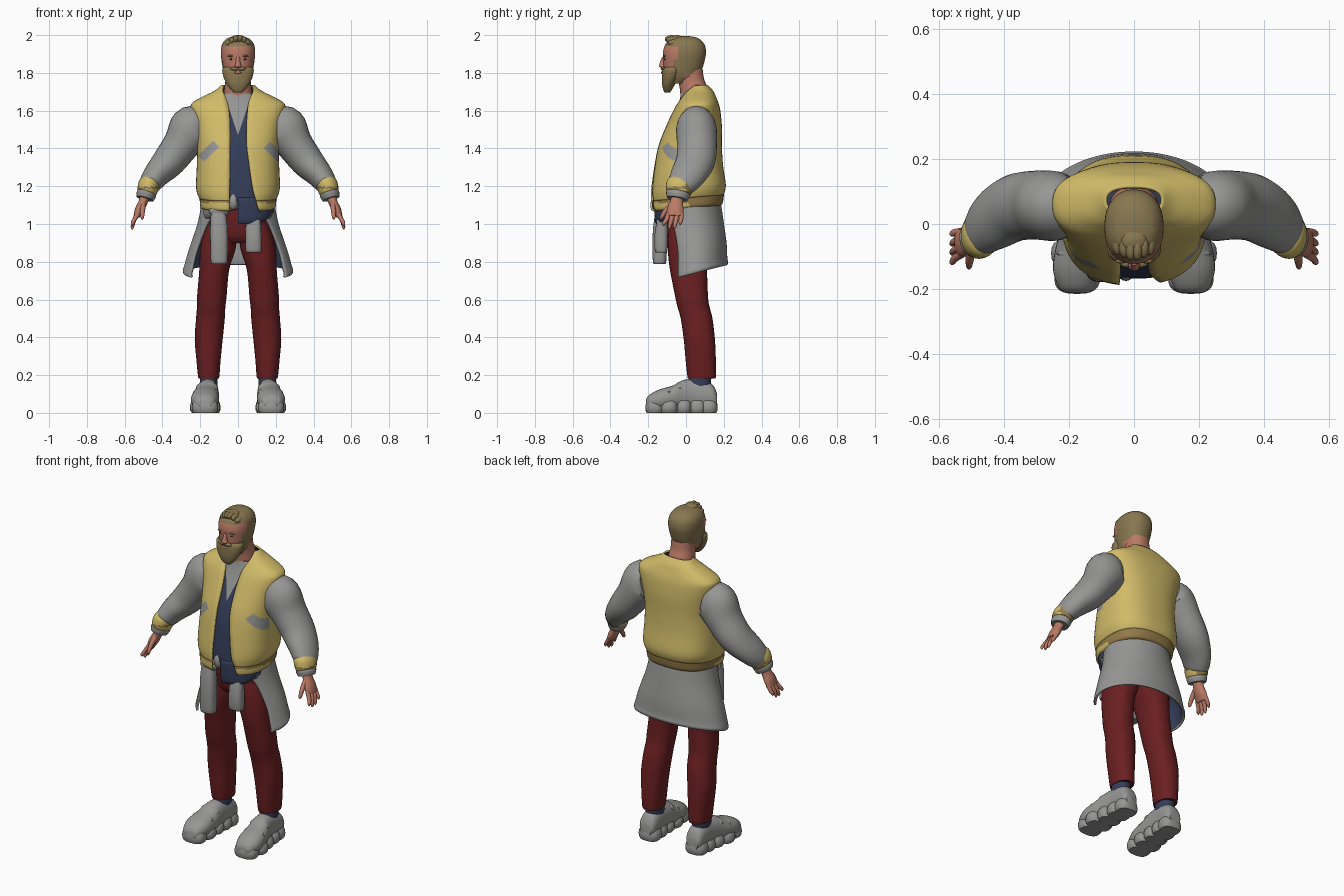
import bpy, bmesh, math
from mathutils import Vector, Matrix


def mat(name, r, g, b):
    m = bpy.data.materials.new(name)
    lin = [((c / 255 + 0.055) / 1.055) ** 2.4 for c in (r, g, b)]
    m.diffuse_color = (*lin, 1)
    return m


YELLOW = mat("mustard", 208, 186, 104)
GREY = mat("grey", 150, 150, 149)
NAVY = mat("navy", 52, 61, 88)
RED = mat("dark_red", 107, 31, 33)
SKIN = mat("skin", 186, 122, 102)
HAIR = mat("hair", 136, 119, 80)
BROWN = mat("ribbing_brown", 146, 121, 72)
DARK = mat("eye_dark", 62, 46, 40)


def spline(rows, k=4):
    """Catmull-Rom through tuples of numbers."""
    out = []
    for i in range(len(rows) - 1):
        p = [rows[max(0, min(len(rows) - 1, i + d))] for d in (-1, 0, 1, 2)]
        for s in range(k):
            t = s / k
            out.append(tuple(0.5 * (2 * b + (c - a) * t + (2 * a - 5 * b + 4 * c - d) * t * t
                                    + (3 * b - a - 3 * c + d) * t ** 3) for a, b, c, d in zip(*p)))
    return out + [tuple(rows[-1])]


def pw(v, p):
    return math.copysign(abs(v) ** p, v)


def oval(row, n=32, p=0.9, a0=0.0, a1=None):
    """Level ring from (z, cx, rx, y_front, y_back); angle 0 is the front, growing to +x."""
    z, cx, rx, yf, yb = row[:5]
    full = a1 is None
    a1 = 2 * math.pi if full else a1
    angs = [a0 + (a1 - a0) * i / (n if full else n - 1) for i in range(n)]
    return [Vector((cx + rx * pw(math.sin(a), p), (yf + yb) / 2 - (yb - yf) / 2 * pw(math.cos(a), p), z))
            for a in angs]


def finish(name, bm, mats, rule=None, mirror=False, thick=0, angle=40):
    me = bpy.data.meshes.new(name)
    if not thick:
        bmesh.ops.recalc_face_normals(bm, faces=bm.faces)
    if rule:
        for f in bm.faces:
            f.material_index = rule(f.calc_center_median())
    bm.to_mesh(me)
    bm.free()
    for m in mats:
        me.materials.append(m)
    me.shade_smooth()
    me.set_sharp_from_angle(angle=math.radians(angle))
    ob = bpy.data.objects.new(name, me)
    bpy.context.collection.objects.link(ob)
    if thick:
        s = ob.modifiers.new("thickness", 'SOLIDIFY')
        s.thickness, s.offset, s.material_offset = thick, -1, 1
    if mirror:
        ob.modifiers.new("mirror", 'MIRROR')
    return ob


def skin_rings(rings, closed=True, bm=None):
    bm = bm or bmesh.new()
    vs = [[bm.verts.new(p) for p in r] for r in rings]
    n = len(rings[0])
    for a, b in zip(vs, vs[1:]):
        for j in range(n if closed else n - 1):
            k = (j + 1) % n
            bm.faces.new((a[j], a[k], b[k], b[j]))
    if closed:
        bm.faces.new(vs[0][::-1])
        bm.faces.new(vs[-1])
    return bm


def loft(name, rows, mats, n=32, p=0.9, **kw):
    return finish(name, skin_rings([oval(r, n, p) for r in spline(rows)]), mats, **kw)


def tube(path, n=20, k=4, bm=None):
    """Tube through (x, y, z, radius across, radius along y)."""
    pts = spline(path, k)
    rings = []
    for i, q in enumerate(pts):
        d = (Vector(pts[min(i + 1, len(pts) - 1)][:3]) - Vector(pts[max(i - 1, 0)][:3])).normalized()
        u = Vector((0, 1, 0))
        u = (u - d * u.dot(d)).normalized()
        v = d.cross(u)
        rings.append([Vector(q[:3]) + v * q[3] * math.cos(a) + u * q[4] * math.sin(a)
                      for a in (2 * math.pi * j / n for j in range(n))])
    return skin_rings(rings, bm=bm)


def blobs(name, items, m, **kw):
    bm = bmesh.new()
    for c, s in items:
        bmesh.ops.create_uvsphere(bm, u_segments=16, v_segments=10, radius=1,
                                  matrix=Matrix.Translation(c) @ Matrix.Diagonal((*s, 1)))
    return finish(name, bm, [m], **kw)


def paint_cut(bm, planes, pred, index):
    """Cut the faces chosen by pred along planes and colour the part inside all of them."""
    for co, no in planes:
        fs = [f for f in bm.faces if pred(f.calc_center_median())]
        geom = list({e for f in fs for e in (*f.verts, *f.edges)}) + fs
        bmesh.ops.bisect_plane(bm, geom=geom, plane_co=co, plane_no=no)
    for f in bm.faces:
        c = f.calc_center_median()
        if pred(c) and all((c - Vector(co)).dot(Vector(no)) > 0 for co, no in planes):
            f.material_index = index


def open_rings(rows, p=0.8):
    """Rings with a front gap: z, cx, rx, y_front, y_back, opening left, opening right."""
    out = []
    for r in spline(rows):
        aL, aR = (math.asin(min(0.99, o / r[2]) ** (1 / p)) for o in r[5:7])
        out.append(oval(r, 56, p, aR, 2 * math.pi - aL))
    for v in (v for r in out for v in r):   # hem rises towards the back
        v.z += .035 * (v.y + .19) / .39 * max(0, min(1, (1.32 - v.z) / .2))
    return out


# jacket body
bm = skin_rings(open_rings([
    (1.12, 0, .206, -.185, .2, .045, .098), (1.18, 0, .222, -.186, .211, .045, .08),
    (1.31, 0, .218, -.168, .196, .043, .06), (1.42, 0, .216, -.145, .19, .042, .046),
    (1.52, 0, .228, -.105, .19, .042, .045), (1.60, 0, .248, -.068, .182, .047, .05),
    (1.64, 0, .244, -.045, .172, .055, .055), (1.675, 0, .185, -.022, .158, .068, .068),
    (1.705, 0, .125, -.004, .144, .08, .08), (1.735, 0, .088, .03, .116, .078, .078)]), False)
# slanted pocket welts
for sx, cx, cz in ((-1, -.156, 1.385), (1, .192, 1.38)):
    along, across = Vector((sx * .7, 0, -.7)), Vector((sx * .7, 0, .7))
    planes = [(Vector((cx, 0, cz)) - d * h, d) for v, h in ((along, .056), (across, .023)) for d in (v, -v)]
    paint_cut(bm, planes, lambda c: c.x * sx > .05 and c.y < .0 and 1.28 < c.z < 1.5, 2)
finish("jacket_body", bm, [YELLOW, NAVY, GREY, NAVY], thick=.01)
# ribbed hem, darker behind
finish("jacket_hem", skin_rings(open_rings([
    (1.065, 0, .188, -.172, .182, .045, .112), (1.076, 0, .2, -.187, .194, .045, .11),
    (1.112, 0, .203, -.189, .2, .045, .1), (1.128, 0, .204, -.184, .2, .045, .098)]), False),
    [YELLOW, NAVY, BROWN, NAVY], rule=lambda c: 2 if c.y > .02 or c.z > 1.112 else 0, thick=.01)

# shirt with a V of undershirt at the neck
bm = skin_rings([oval(r, 48, .8) for r in spline([
    (1.12, 0, .19, -.168, .175), (1.31, 0, .2, -.15, .175), (1.42, 0, .2, -.125, .17),
    (1.52, 0, .2, -.087, .165), (1.6, 0, .19, -.052, .155), (1.655, 0, .13, -.034, .14),
    (1.69, 0, .085, -.028, .12)])])
paint_cut(bm, [((0, 0, 1.47), (s * 3.0, 0, 1)) for s in (1, -1)], lambda c: c.y < .03 and c.z > 1.4, 1)
finish("shirt", bm, [NAVY, GREY])
# loose shirt tail on one side, its hem curving up to the hip
rings = [oval(r, 24, .8, 0, 1.35) for r in spline([
    (1.0, 0, .185, -.158, .15), (1.03, 0, .193, -.167, .16), (1.14, 0, .193, -.168, .17)])]
for v in (v for r in rings for v in r):
    v.z += max(0, v.x - .08) ** 2 * 5 * (1.14 - v.z) / .14
finish("shirt_tail", skin_rings(rings, False), [NAVY, NAVY], thick=.02)

# sleeves and cuffs
finish("sleeve", tube([
    (.2, .055, 1.525, .095, .09), (.243, .055, 1.505, .122, .107), (.30, .058, 1.42, .098, .106),
    (.365, .05, 1.333, .088, .103), (.43, .012, 1.262, .071, .094), (.466, -.022, 1.212, .058, .077),
    (.474, -.033, 1.195, .048, .064)], 28), [GREY], mirror=True)
finish("cuff_band", tube([(.464, -.026, 1.222, .05, .068), (.471, -.031, 1.207, .057, .074),
                          (.482, -.04, 1.172, .053, .069), (.485, -.042, 1.163, .046, .06)], 28),
       [YELLOW, BROWN], rule=lambda c: 1 if 1.186 < c.z < 1.197 or c.y > 0 else 0, mirror=True)
finish("cuff_edge", tube([(.482, -.04, 1.172, .048, .062), (.486, -.043, 1.155, .052, .063),
                          (.492, -.047, 1.133, .046, .055)], 24), [GREY], mirror=True)

# hand with four fingers and a thumb
bm = tube([(.487, -.044, 1.16, .026, .032), (.503, -.05, 1.115, .024, .034),
           (.522, -.056, 1.075, .024, .044), (.537, -.058, 1.04, .017, .042)])
for y0, y1, z1 in ((-.092, -.118, .99), (-.069, -.088, .972), (-.046, -.06, .975), (-.024, -.03, .995)):
    tube([(.53, y0, 1.055, .012, .013), (.55, (y0 + y1) / 2, 1.02, .011, .012),
          (.559, y1, z1 + .012, .009, .009), (.559, y1, z1, .003, .003)], 10, 3, bm)
tube([(.502, -.075, 1.105, .014, .016), (.505, -.108, 1.07, .013, .014),
      (.507, -.13, 1.035, .009, .01), (.507, -.134, 1.025, .003, .003)], 10, 3, bm)
finish("hand", bm, [SKIN], mirror=True)

# trousers
loft("trouser_leg", [
    (.185, .155, .05, .015, .15), (.19, .155, .056, .008, .158), (.28, .156, .064, -.002, .158),
    (.39, .155, .074, -.012, .153), (.5, .146, .076, -.028, .14), (.56, .142, .075, -.045, .125),
    (.61, .139, .078, -.056, .117), (.757, .126, .079, -.085, .112), (.86, .108, .093, -.096, .12),
    (.95, .094, .09, -.097, .125), (1.0, .09, .08, -.09, .12)], [RED], mirror=True)
loft("trouser_hips", [(.9, 0, .12, -.07, .11), (.94, 0, .165, -.097, .13), (1.04, 0, .178, -.115, .145),
                      (1.13, 0, .172, -.12, .15)], [RED], p=.8)

# garment tied round the waist: last value is the front opening angle
rings = [oval(r, 56, 1.0, math.radians(r[5]), math.radians(360 - r[5])) for r in spline([
    (.72, 0, .288, -.13, .219, 60), (.735, 0, .292, -.13, .223, 60), (.765, 0, .284, -.13, .219, 60),
    (.86, 0, .258, -.13, .215, 60), (1.0, 0, .214, -.135, .199, 52), (1.12, 0, .192, -.14, .184, 25)])]
for v in (v for r in rings for v in r):
    v.z += .062 * (v.y + .03) / .245 * max(0, 1.1 - v.z) / .38
finish("waist_garment", skin_rings(rings, False), [GREY, NAVY, GREY, GREY],
       rule=lambda c: 2 if abs(c.x) < .09 else 0, thick=.014)
finish("waist_wrap", tube([(.17, -.06, 1.06, .035, .016), (.13, -.118, 1.07, .035, .018),
                           (.06, -.132, 1.09, .025, .016), (0, -.135, 1.1, .02, .014)]), [GREY], mirror=True)
blobs("waist_knot", [((-.025, -.15, 1.12), (.026, .025, .045)), ((-.1, -.135, 1.07), (.055, .03, .035))], GREY)
loft("hanging_sleeve_long", [(.79, -.1, .035, -.165, -.115), (.8, -.1, .044, -.175, -.105),
                             (.9, -.1, .047, -.178, -.1), (1.0, -.102, .045, -.172, -.1),
                             (1.1, -.105, .035, -.155, -.1)], [GREY], p=.75)
loft("hanging_sleeve_short", [(.85, .082, .035, -.155, -.105), (.86, .082, .042, -.165, -.098),
                              (.94, .082, .042, -.167, -.095), (1.04, .08, .038, -.15, -.1)], [GREY], p=.75)

# chunky shoes: y, cx, half width, z low, z high
rings = []
for y, cx, hw, z0, z1 in spline([
        (-.212, .176, .035, .03, .07), (-.195, .177, .054, .022, .095), (-.14, .176, .073, .015, .124),
        (-.07, .17, .07, .015, .145), (-.02, .163, .062, .015, .172), (.04, .158, .055, .015, .18),
        (.1, .156, .054, .015, .172), (.145, .156, .05, .02, .145), (.165, .156, .036, .03, .1)]):
    rings.append([Vector((cx + hw * pw(math.cos(a), .9), y, (z0 + z1) / 2 + (z1 - z0) / 2 * pw(math.sin(a), .9)))
                  for a in (2 * math.pi * i / 28 for i in range(28))])
finish("shoe_upper", skin_rings(rings), [GREY], mirror=True)
bm = bmesh.new()
for y, cx, w, d in ((-.165, .175, .07, .05), (-.09, .174, .081, .05), (-.012, .166, .072, .044),
                    (.06, .16, .068, .046), (.118, .156, .064, .05)):
    skin_rings([oval((z, cx, w * s, y - d * s, y + d * s), 24, .75) for z, s in
                ((0, .86), (.012, .97), (.03, 1), (.05, .95), (.066, .8))], bm=bm)
finish("shoe_sole", bm, [GREY], mirror=True)
blobs("shoe_strap", [((.164, -.03, .13), (.06, .03, .035)), ((.172, -.09, .105), (.067, .022, .032))],
      GREY, mirror=True)
loft("sock", [(.12, .156, .047, .005, .13), (.2, .156, .046, .02, .135)], [NAVY], mirror=True)

# neck and head
loft("neck", [(1.64, 0, .085, -.028, .12), (1.69, 0, .077, -.03, .116), (1.735, 0, .07, -.036, .108),
              (1.77, 0, .066, -.045, .095), (1.82, 0, .066, -.05, .088)], [SKIN])


def head_colour(c):
    if c.z > 1.938 or (c.y > -.045 and c.z > 1.795):
        return 1
    return 1 if c.z < 1.875 and -.075 < c.y < -.01 and abs(c.x) > .05 else 0


loft("head", [
    (1.745, 0, .05, -.09, .0), (1.78, 0, .07, -.108, .06), (1.82, 0, .08, -.117, .085),
    (1.87, 0, .088, -.121, .1), (1.91, 0, .091, -.122, .106), (1.95, 0, .085, -.11, .098),
    (1.978, 0, .064, -.084, .073), (1.991, 0, .036, -.05, .042), (1.995, 0, .008, -.015, .01)],
    [SKIN, HAIR], n=48, rule=head_colour)
loft("beard", [(1.695, 0, .02, -.11, -.085), (1.705, 0, .032, -.118, -.078), (1.735, 0, .056, -.126, -.06),
               (1.77, 0, .074, -.128, -.04), (1.8, 0, .082, -.127, -.028), (1.818, 0, .083, -.123, -.025),
               (1.83, 0, .077, -.112, -.03)], [HAIR], n=40)
blobs("moustache", [((.018, -.122, 1.822), (.024, .012, .009))], HAIR, mirror=True)
blobs("lips", [((0, -.127, 1.802), (.02, .006, .006))], SKIN)
loft("nose", [(1.828, 0, .013, -.135, -.11), (1.836, 0, .018, -.144, -.11), (1.85, 0, .013, -.14, -.11),
              (1.885, 0, .009, -.127, -.11)], [SKIN], n=16)
blobs("eye", [((.034, -.112, 1.872), (.011, .005, .004))], DARK, mirror=True)
blobs("eyebrow", [((.036, -.114, 1.89), (.021, .007, .005))], HAIR, mirror=True)
# swept locks of hair over the forehead
blobs("hair_locks", [((x, -.08 + abs(x) * .4, z), (.017, .036, .02)) for x, z in
                     ((-.05, 1.955), (-.03, 1.969), (-.01, 1.978), (.01, 1.98), (.03, 1.973), (.05, 1.957))]
      + [((0, -.05, 1.982), (.04, .035, .018))], HAIR)
